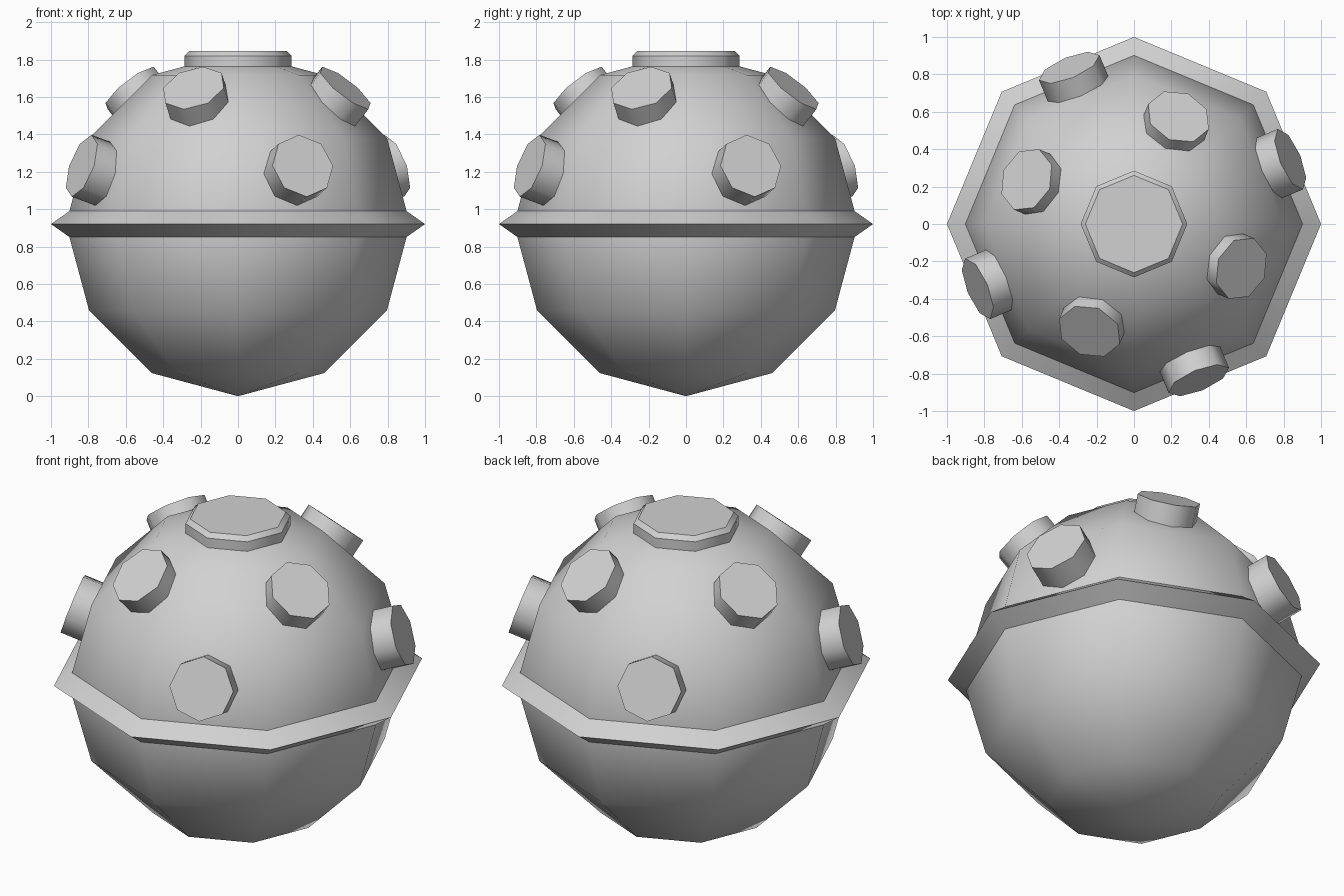
import bpy
import bmesh
from math import cos, sin, pi, radians
from mathutils import Vector, Matrix

SIDES = 8
RADIUS = 0.92
CENTRE = Vector((0, 0, RADIUS))

default = bpy.data.objects.get("Cube")
if default:
    bpy.data.objects.remove(default, do_unlink=True)

# One plain grey metal
grey = bpy.data.materials.new("grey_metal")
grey.use_nodes = True
grey.diffuse_color = (0.64, 0.64, 0.64, 1)
grey.node_tree.nodes["Principled BSDF"].inputs["Base Color"].default_value = grey.diffuse_color


def finish(name, bm, matrix=Matrix()):
    """Turn a bmesh into a smooth-shaded grey object."""
    bmesh.ops.recalc_face_normals(bm, faces=bm.faces)
    for face in bm.faces:
        face.smooth = True
    mesh = bpy.data.meshes.new(name)
    bm.to_mesh(mesh)
    bm.free()
    mesh.materials.append(grey)
    obj = bpy.data.objects.new(name, mesh)
    bpy.context.collection.objects.link(obj)
    obj.matrix_world = matrix
    return obj


def lathe(name, profile, caps=True, matrix=Matrix()):
    """Spin (radius, height) points into an eight-sided part with crisp rings."""
    bm = bmesh.new()
    rings = [[bm.verts.new((r * cos(2 * pi * i / SIDES), r * sin(2 * pi * i / SIDES), z))
              for i in range(SIDES)] for r, z in profile]
    for low, high in zip(rings, rings[1:]):
        for i in range(SIDES):
            j = (i + 1) % SIDES
            bm.faces.new((low[i], low[j], high[j], high[i]))
    if caps:
        bm.faces.new(rings[0][::-1])
        bm.faces.new(rings[-1])
    for ring in rings:
        for i in range(SIDES):
            bm.edges.get((ring[i], ring[(i + 1) % SIDES])).smooth = False
    return finish(name, bm, matrix)


# Faceted ball body
ball = bmesh.new()
bmesh.ops.create_uvsphere(ball, u_segments=SIDES, v_segments=6, radius=RADIUS)
finish("body", ball, Matrix.Translation(CENTRE))

# Pointed belt around the middle
lathe("belt", [(0.9, 0.85), (1.0, 0.92), (0.9, 0.99)], caps=False)

# Chamfered lid on top
lathe("top_lid", [(0.285, 1.75), (0.285, 1.82), (0.26, 1.845)])

# Two tiers of studs, four in each, pointing outward
for tier, elevation, start in (("lower", 19, 22.5), ("upper", 49.5, 67.5)):
    for k in range(4):
        azimuth, tilt = radians(start + 90 * k), radians(elevation)
        axis = Vector((cos(azimuth) * cos(tilt), sin(azimuth) * cos(tilt), sin(tilt)))
        turn = axis.to_track_quat('Z', 'Y').to_matrix().to_4x4()
        lathe(f"{tier}_stud_{k + 1}", [(0.175, 0.81), (0.175, 0.957)],
              matrix=Matrix.Translation(CENTRE) @ turn)
